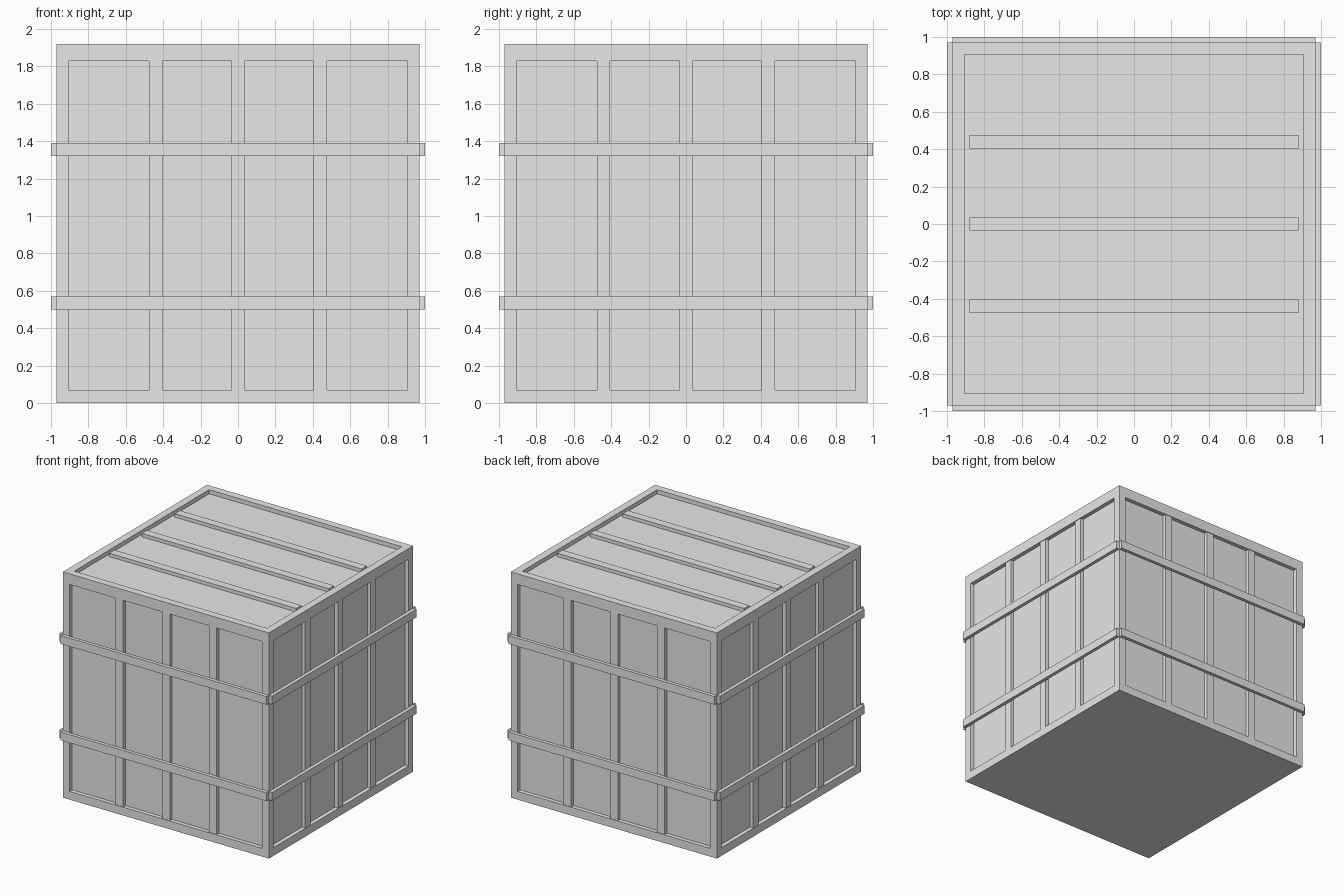
import bpy
import bmesh
from math import pi
from mathutils import Matrix, Vector

cube = bpy.data.objects.get("Cube")
if cube:
    bpy.data.objects.remove(cube, do_unlink=True)

HALF, HEIGHT = 0.97, 1.92      # crate body
OPEN = 0.88                    # half width of the framed openings
LOW, HIGH = 0.07, 1.83         # bottom and top of the side openings
DEPTH = 0.035                  # panel recess
BATTEN_W, BATTEN_H = 0.07, 0.03
BATTENS = (-0.44, 0, 0.44)
STRAPS = (0.535, 1.355)

grey = bpy.data.materials.new("plain grey")
grey.use_nodes = True
grey.diffuse_color = (0.8, 0.8, 0.8, 1)
grey.node_tree.nodes["Principled BSDF"].inputs["Base Color"].default_value = (0.8, 0.8, 0.8, 1)


def make_object(name, bm):
    mesh = bpy.data.meshes.new(name)
    bm.to_mesh(mesh)
    bm.free()
    mesh.materials.append(grey)
    obj = bpy.data.objects.new(name, mesh)
    bpy.context.collection.objects.link(obj)
    return obj


def add_box(bm, low, high, turn=Matrix()):
    low, high = Vector(low), Vector(high)
    place = Matrix.Translation((low + high) / 2) @ Matrix.Diagonal((high - low).to_4d())
    bmesh.ops.create_cube(bm, size=1, matrix=turn @ place)


# Crate body: a box whose sides and top are inset to a frame and pushed in
bm = bmesh.new()
add_box(bm, (-HALF, -HALF, 0), (HALF, HALF, HEIGHT))
bm.normal_update()
for face in [f for f in bm.faces if f.normal.z > -0.5]:
    normal = face.normal.copy()
    bmesh.ops.inset_individual(bm, faces=[face], thickness=HALF - OPEN)
    if abs(normal.z) < 0.5:
        for v in face.verts:
            v.co.z = LOW if v.co.z < HEIGHT / 2 else HIGH
    bmesh.ops.inset_individual(bm, faces=[face], thickness=0, depth=0)
    bmesh.ops.translate(bm, verts=face.verts, vec=normal * -DEPTH)
make_object("crate_body", bm)

# Battens on the four sides, and straps around them
panel = HALF - DEPTH
for i, side in enumerate(("front", "left", "back", "right")):
    turn = Matrix.Rotation(i * pi / 2, 4, "Z")
    bm = bmesh.new()
    for x in BATTENS:
        add_box(bm, (x - BATTEN_W / 2, -panel - BATTEN_H, LOW),
                (x + BATTEN_W / 2, -panel, HIGH), turn)
    make_object(side + "_battens", bm)
    bm = bmesh.new()
    for z in STRAPS:
        add_box(bm, (-HALF, -1, z - BATTEN_W / 2),
                (HALF, -HALF, z + BATTEN_W / 2), turn)
    make_object(side + "_straps", bm)

# Battens across the lid
bm = bmesh.new()
for y in BATTENS:
    top = HEIGHT - DEPTH
    add_box(bm, (-OPEN, y - BATTEN_W / 2, top), (OPEN, y + BATTEN_W / 2, top + BATTEN_H))
make_object("lid_battens", bm)
